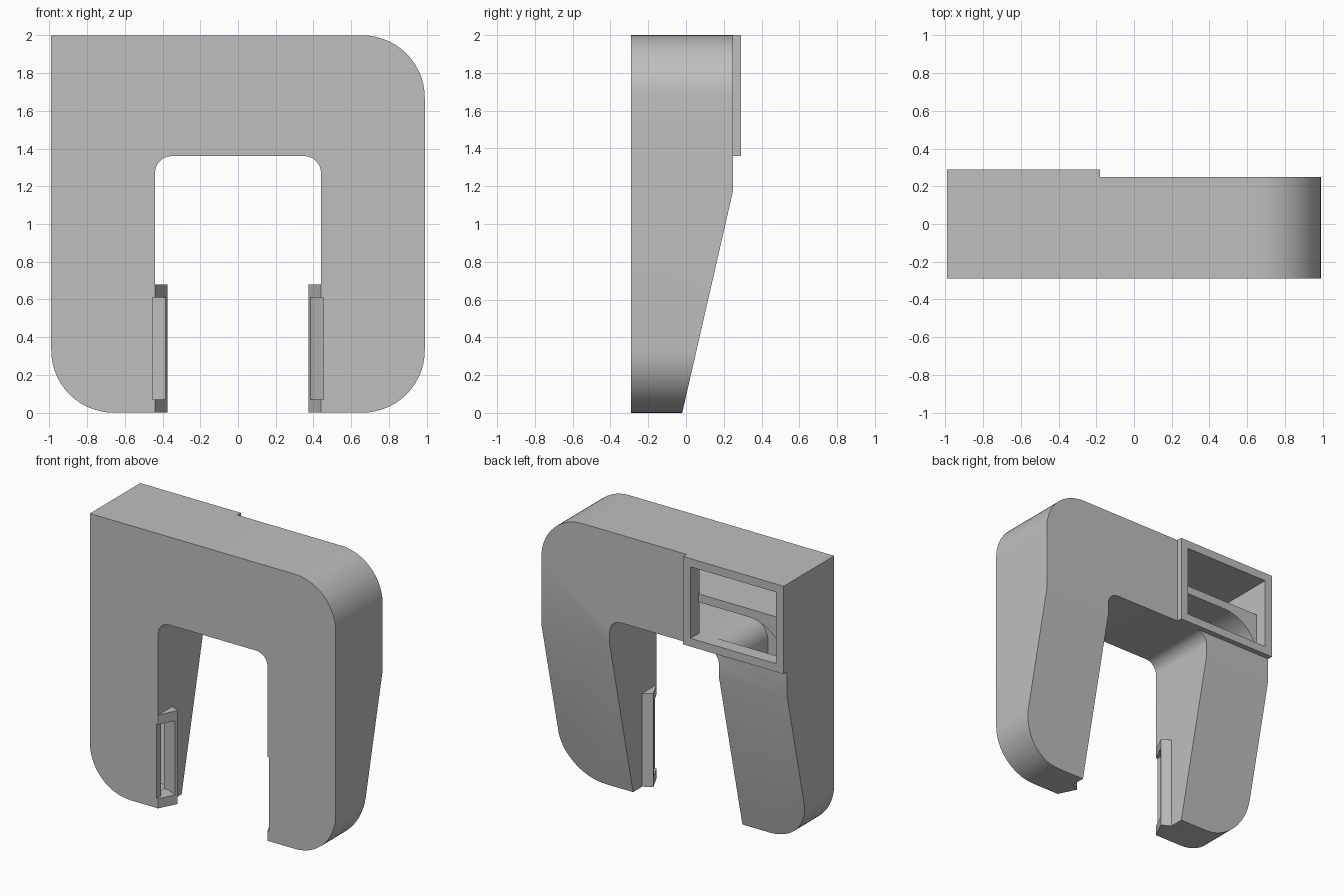
import bpy, bmesh, math
from mathutils import Vector

cube = bpy.data.objects.get("Cube")
if cube:
    bpy.data.objects.remove(cube, do_unlink=True)

grey = bpy.data.materials.new("plain grey")
grey.use_nodes = True
COLOUR = (0.52, 0.52, 0.52, 1)
grey.diffuse_color = COLOUR
grey.node_tree.nodes["Principled BSDF"].inputs["Base Color"].default_value = COLOUR


def rounded(corners, steps=14):
    """Outline from (u, v, radius) right-angled corners."""
    pts = []
    for i, (u, v, r) in enumerate(corners):
        p = Vector((u, v))
        if r == 0:
            pts.append(p)
            continue
        d1 = (Vector(corners[i - 1][:2]) - p).normalized()
        d2 = (Vector(corners[(i + 1) % len(corners)][:2]) - p).normalized()
        for k in range(steps + 1):
            t = math.pi / 2 * k / steps
            pts.append(p + r * (d1 * (1 - math.sin(t)) + d2 * (1 - math.cos(t))))
    return pts


def prism(name, outline, axis, low, high):
    """Extrude a flat outline along the given axis."""
    def place(p, h):
        return {"x": (h, p[0], p[1]), "y": (p[0], h, p[1]), "z": (p[0], p[1], h)}[axis]
    bm = bmesh.new()
    a = [bm.verts.new(place(p, low)) for p in outline]
    b = [bm.verts.new(place(p, high)) for p in outline]
    bm.faces.new(a)
    bm.faces.new(b[::-1])
    for i in range(len(a)):
        j = (i + 1) % len(a)
        bm.faces.new((a[i], b[i], b[j], a[j]))
    bmesh.ops.recalc_face_normals(bm, faces=bm.faces)
    mesh = bpy.data.meshes.new(name)
    bm.to_mesh(mesh)
    bm.free()
    mesh.materials.append(grey)
    ob = bpy.data.objects.new(name, mesh)
    bpy.context.collection.objects.link(ob)
    return ob


def combine(target, tool, operation):
    """Apply a boolean and discard the tool."""
    tool.hide_render = True
    mod = target.modifiers.new("combine", "BOOLEAN")
    mod.operation, mod.solver, mod.object = operation, "EXACT", tool
    bpy.context.view_layer.objects.active = target
    bpy.ops.object.modifier_apply(modifier=mod.name)
    bpy.data.objects.remove(tool, do_unlink=True)


def box(name, x0, x1, z0, z1, y0, y1):
    return prism(name, [(x0, z0), (x1, z0), (x1, z1), (x0, z1)], "y", y0, y1)


def arch(name, wall, y0, y1):
    """Arch inset by the wall, with legs tapered at the back."""
    out, top, leg = 0.99 - wall, 2 - wall, 0.44 + wall
    low, inner, r = wall, 1.36 + wall, 0.33 - wall
    ob = prism(name, rounded([
        (-out, low, r), (-leg, low, 0), (-leg, inner, 0.09 + wall),
        (leg, inner, 0.09 + wall), (leg, low, 0), (out, low, r),
        (out, top, r), (-out, top, 0)]), "y", y0, y1)
    taper = [(0.25, 1.18), (-0.043, -0.1), (0.5, -0.1), (0.5, 1.18)]
    taper = [(y - wall, z) for y, z in taper]
    combine(ob, prism("taper_cutter", taper, "x", -1.2, 1.2), "DIFFERENCE")
    return ob


# Hollow arch-shaped duct
body = arch("duct_body", 0, -0.29, 0.25)

# Angled outlet lips on the inner faces of the legs
for s in (-1, 1):
    lip = [(0.44, -0.29), (0.375, -0.16), (0.44, -0.125), (0.47, -0.125), (0.47, -0.25)]
    combine(body, prism("outlet_lip", [(s * x, y) for x, y in lip], "z", 0, 0.68), "UNION")

combine(body, arch("cavity_cutter", 0.06, -0.23, 0.19), "DIFFERENCE")

# Outlet slots leading into the cavity
for s in (-1, 1):
    slot = [(0.452, -0.32), (0.375, -0.18), (0.46, -0.14),
            (0.54, -0.13), (0.54, -0.22), (0.452, -0.24)]
    combine(body, prism("slot_cutter", [(s * x, y) for x, y in slot], "z", 0.07, 0.61),
            "DIFFERENCE")

# Inlet collar with its rectangular opening
collar = box("inlet_collar", -0.99, -0.18, 1.36, 2, 0.25, 0.29)
for part in (body, collar):
    combine(part, box("inlet_cutter", -0.93, -0.24, 1.42, 1.94, 0.1, 0.4), "DIFFERENCE")

# Divider shelf that bends down into the near leg
bend = [(-0.64 - 0.3 * math.sin(t), 1.35 + 0.3 * math.cos(t))
        for t in (math.pi / 2 * k / 14 for k in range(15))]
shelf = prism("divider_shelf", [(-0.94, 1.71), (0.3, 1.71), (0.3, 1.65)] + bend,
              "y", -0.24, 0.2)

# Smooth the curves, keep the edges crisp
bpy.ops.object.select_all(action="DESELECT")
for part in (body, collar, shelf):
    part.select_set(True)
bpy.context.view_layer.objects.active = body
bpy.ops.object.shade_smooth_by_angle(angle=math.radians(30))
